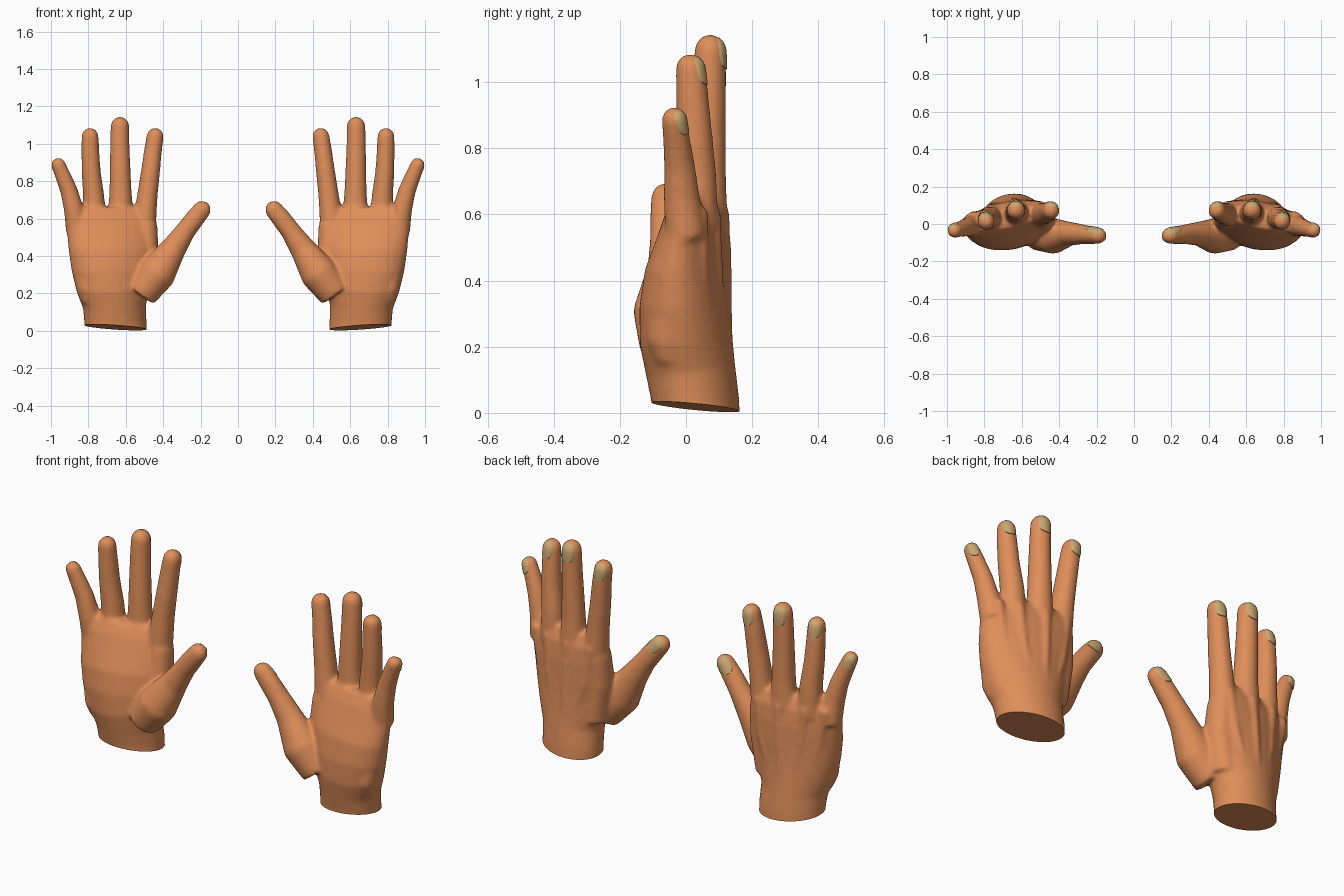
import bpy
import bmesh
from math import sin, cos, pi, radians
from mathutils import Vector, Matrix
from mathutils.bvhtree import BVHTree

cube = bpy.data.objects.get("Cube")
if cube:
    bpy.data.objects.remove(cube, do_unlink=True)


def material(name, colour):
    mat = bpy.data.materials.new(name)
    mat.use_nodes = True
    mat.diffuse_color = (*colour, 1)
    mat.node_tree.nodes["Principled BSDF"].inputs["Base Color"].default_value = (*colour, 1)
    return mat


skin = material("warm_skin", (0.74, 0.27, 0.10))
nail_tan = material("nail_tan", (0.60, 0.39, 0.17))


def square_to(back, t):
    return (back - t * back.dot(t)).normalized()


def tube(bm, path, back=(0, 1, 0), round_end=True, sides=28):
    """Closed tube through (x, y, z, half width, half depth) stations."""
    pts = [Vector(p[:3]) for p in path]
    rings = []
    for i, p in enumerate(path):
        t = (pts[min(i + 1, len(pts) - 1)] - pts[max(i - 1, 0)]).normalized()
        rings.append((pts[i], t, p[3], p[4]))
    if round_end:
        c, t, w, d = rings[-1]
        for k in range(1, 6):
            a = k * pi / 11
            rings.append((c + t * w * sin(a), t, w * cos(a), d * cos(a)))
    loops = []
    for c, t, w, d in rings:
        n = square_to(Vector(back), t)
        s = t.cross(n)
        loops.append([bm.verts.new(c + s * w * cos(2 * pi * j / sides) + n * d * sin(2 * pi * j / sides))
                      for j in range(sides)])
    for a, b in zip(loops, loops[1:]):
        for j in range(sides):
            k = (j + 1) % sides
            bm.faces.new((a[j], a[k], b[k], b[j]))
    bm.faces.new(loops[0][::-1])
    bm.faces.new(loops[-1])


def add_object(name, bm, mat):
    mesh = bpy.data.meshes.new(name)
    bm.to_mesh(mesh)
    obj = bpy.data.objects.new(name, mesh)
    bpy.context.collection.objects.link(obj)
    if mat:
        mesh.materials.append(mat)
        bpy.ops.object.select_all(action='DESELECT')
        obj.select_set(True)
        bpy.context.view_layer.objects.active = obj
        bpy.ops.object.shade_smooth_by_angle(angle=radians(50))
    return obj


def add_pair(name, bm, mat):
    """The left part and its mirror image."""
    add_object("left_" + name, bm, mat)
    bmesh.ops.transform(bm, matrix=Matrix.Scale(-1, 4, (1, 0, 0)), verts=bm.verts)
    bmesh.ops.reverse_faces(bm, faces=bm.faces)
    add_object("right_" + name, bm, mat)
    bm.free()


# Fingers: path from knuckle to tip, and the way the nail faces
fingers = {
    "index": ([(.50, .05, .58, .063, .066), (.485, .055, .72, .055, .060), (.468, .06, .85, .051, .056),
               (.455, .068, .96, .048, .051), (.443, .072, 1.04, .046, .047)], (-.1, 1, 0)),
    "middle": ([(.63, .06, .58, .070, .066), (.628, .062, .72, .061, .059), (.63, .065, .85, .056, .056),
                (.632, .07, 1.0, .052, .051), (.631, .073, 1.095, .050, .048)], (.05, 1, 0)),
    "ring": ([(.765, .035, .56, .065, .064), (.772, .033, .72, .057, .059), (.785, .025, .85, .051, .054),
              (.79, .018, .97, .048, .049), (.791, .013, 1.04, .046, .045)], (.25, 1, 0)),
    "little": ([(.86, 0, .53, .060, .062), (.878, -.013, .65, .053, .055), (.904, -.02, .75, .047, .047),
                (.932, -.028, .82, .043, .042), (.96, -.036, .887, .039, .038)], (.5, .85, 0)),
    "thumb": ([(.52, -.05, .20, .09, .09), (.43, -.065, .31, .10, .095), (.345, -.052, .44, .069, .064),
               (.28, -.055, .535, .054, .054), (.235, -.06, .595, .053, .049), (.193, -.063, .647, .049, .043)],
              (.35, .9, .2)),
}
body = bmesh.new()
for path, facing in fingers.values():
    tube(body, path)

# Palm and wrist
tube(body, [(.655, .03, -.06, .168, .135), (.655, .028, .04, .168, .131), (.66, .014, .13, .170, .134),
            (.665, 0, .22, .200, .138), (.67, -.004, .32, .222, .133), (.67, .003, .42, .238, .122),
            (.675, .02, .52, .243, .100), (.68, .028, .60, .240, .080), (.68, .03, .66, .215, .050)],
     back=(.2, 1, 0), round_end=False)
# Heel of the palm and the flesh between thumb and index
tube(body, [(.79, -.04, .16, .05, .055), (.80, -.05, .22, .062, .07), (.82, -.035, .36, .07, .068),
            (.83, -.02, .46, .065, .05)])
tube(body, [(.52, .015, .20, .07, .09), (.485, .03, .40, .062, .075), (.49, .045, .55, .06, .068)])
# Tendons on the back of the hand
for wrist, middle, knuckle in (((.61, .115), (.53, .107), (.50, .098)), ((.65, .124), (.64, .119), (.63, .107)),
                               ((.69, .115), (.75, .092), (.767, .08)), ((.73, .10), (.83, .048), (.862, .043))):
    tube(body, [(*wrist, .16, .018, .018), (*middle, .40, .020, .022), (*knuckle, .60, .026, .026)])
bmesh.ops.recalc_face_normals(body, faces=body.faces)

# Blend the parts into one skin
draft = add_object("hand_draft", body, None)
body.free()
remesh = draft.modifiers.new("Blend", 'REMESH')
remesh.mode = 'VOXEL'
remesh.voxel_size = 0.008
smooth = draft.modifiers.new("Soften", 'SMOOTH')
smooth.factor = 0.5
smooth.iterations = 20
bpy.context.view_layer.update()
depsgraph = bpy.context.evaluated_depsgraph_get()
blended = bpy.data.meshes.new_from_object(draft.evaluated_get(depsgraph))
bpy.data.objects.remove(draft, do_unlink=True)
hand = bmesh.new()
hand.from_mesh(blended)
bpy.data.meshes.remove(blended)

# Slanted cut through the wrist
bmesh.ops.bisect_plane(hand, geom=hand.verts[:] + hand.edges[:] + hand.faces[:], plane_co=(.65, .03, .018),
                       plane_no=(-.06, .09, 1), clear_inner=True)
bmesh.ops.edgeloop_fill(hand, edges=[e for e in hand.edges if e.is_boundary])
bmesh.ops.recalc_face_normals(hand, faces=hand.faces)
surface = BVHTree.FromBMesh(hand)
add_pair("hand", hand, skin)


# Nails: thin rounded plates laid on the fingertips
def nail(name, path, facing):
    tip, before = Vector(path[-1][:3]), Vector(path[-2][:3])
    t = (tip - before).normalized()
    n = square_to(Vector(facing), t)
    s = t.cross(n)
    half = path[-1][3] * .76
    centre = tip - t * half * .2
    bm = bmesh.new()

    def lay(u, v, lift):
        p = centre + s * u * half + t * v * half * 1.3
        hit = surface.ray_cast(p + n * .12, -n)[0]
        return bm.verts.new((hit or p) + n * lift)

    sides = 28
    loops = []
    for r, lift in ((.25, .004), (.5, .004), (.75, .004), (.96, .0035), (1, -.004)):
        loop = []
        for j in range(sides):
            c, q = cos(2 * pi * j / sides), sin(2 * pi * j / sides)
            grow = r / (abs(c) ** 2.6 + abs(q) ** 2.6) ** (1 / 2.6)
            loop.append(lay(c * grow, q * grow, lift))
        loops.append(loop)
    bm.faces.new(loops[0])
    for a, b in zip(loops, loops[1:]):
        for j in range(sides):
            k = (j + 1) % sides
            bm.faces.new((a[j], b[j], b[k], a[k]))
    bmesh.ops.recalc_face_normals(bm, faces=bm.faces)
    if sum((f.normal.dot(n) for f in bm.faces)) < 0:
        bmesh.ops.reverse_faces(bm, faces=bm.faces)
    add_pair(name + "_nail", bm, nail_tan)


for name, (path, facing) in fingers.items():
    nail(name, path, facing)
